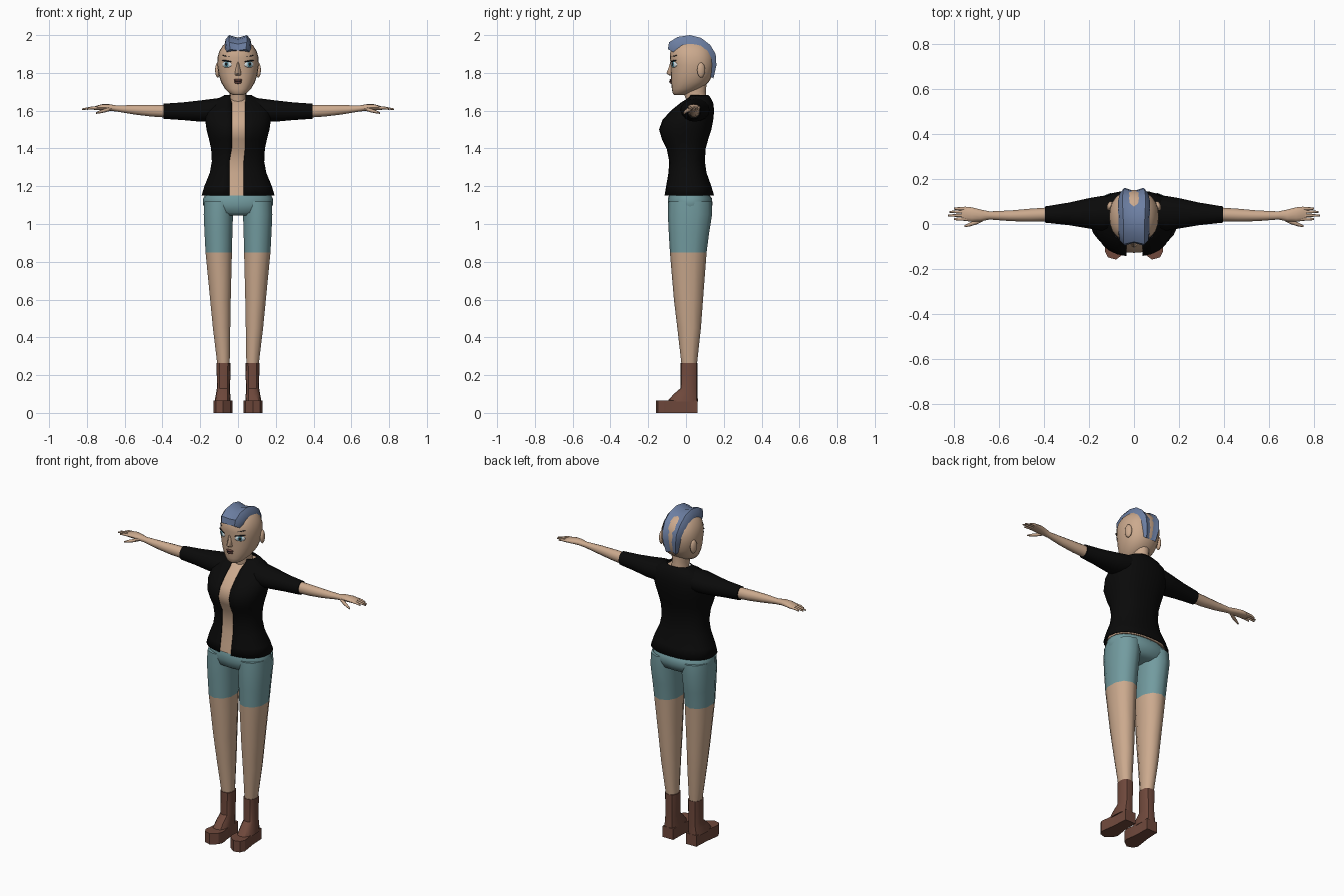
import bpy, bmesh
from math import sin, cos, pi, radians, copysign
from mathutils import Matrix, Vector

cube = bpy.data.objects.get("Cube")
if cube:
    bpy.data.objects.remove(cube, do_unlink=True)


def material(name, r, g, b):
    m = bpy.data.materials.new(name)
    m.use_nodes = True
    m.diffuse_color = (r, g, b, 1)
    bsdf = next(n for n in m.node_tree.nodes if n.type == 'BSDF_PRINCIPLED')
    bsdf.inputs["Base Color"].default_value = (r, g, b, 1)
    return m


SKIN = material("skin tan", .60, .40, .27)
BLACK = material("jacket black", .003, .003, .003)
TEAL = material("shorts teal", .17, .33, .35)
BROWN = material("boot brown", .16, .066, .045)
HAIR = material("hair blue", .15, .21, .36)
WHITE = material("eye white", .68, .75, .78)
IRIS = material("iris blue", .10, .32, .40)
DARK = material("lash black", .01, .01, .012)
LIP = material("lip brown", .13, .055, .045)


def finish(name, mat, bm, mirror=False, angle=50, thick=0):
    """Turn a bmesh into a shaded object, optionally mirrored or thickened."""
    bmesh.ops.recalc_face_normals(bm, faces=bm.faces)
    me = bpy.data.meshes.new(name)
    bm.to_mesh(me)
    bm.free()
    me.materials.append(mat)
    ob = bpy.data.objects.new(name, me)
    bpy.context.scene.collection.objects.link(ob)
    if thick:
        ob.modifiers.new("Thickness", 'SOLIDIFY').thickness = thick
    if mirror:
        ob.modifiers.new("Mirror", 'MIRROR')
    bpy.ops.object.select_all(action='DESELECT')
    ob.select_set(True)
    bpy.context.view_layer.objects.active = ob
    bpy.ops.object.shade_smooth_by_angle(angle=radians(angle))
    return ob


def skin_rows(name, mat, rows, closed=True, **kw):
    """Bridge rows of points; closed rows get end caps."""
    bm = bmesh.new()
    vs = [[bm.verts.new(p) for p in row] for row in rows]
    n = len(vs[0])
    for a, b in zip(vs, vs[1:]):
        for i in range(n if closed else n - 1):
            j = (i + 1) % n
            bm.faces.new((a[i], a[j], b[j], b[i]))
    if closed:
        bm.faces.new(vs[0])
        bm.faces.new(vs[-1])
    return finish(name, mat, bm, **kw)


def power(v, e):
    return copysign(abs(v) ** e, v)


def ring(pos, c, r, y0, y1, n, e=1, axis='z', gap=None):
    """Oval cross-section; gap = (left, right) opening at the front."""
    a, span, steps = 0, 2 * pi, n
    if gap:
        a = (gap[0] / r) ** (1 / e)
        span, steps = 2 * pi - a - (gap[1] / r) ** (1 / e), n - 1
    pts = []
    for i in range(n):
        t = a + span * i / steps
        u = c + r * power(sin(t), e)
        y = (y0 + y1) / 2 - (y1 - y0) / 2 * power(cos(t), e)
        pts.append((u, y, pos) if axis == 'z' else (pos, y, u))
    return pts


def loft(name, mat, rings, n=16, e=1, axis='z', **kw):
    return skin_rows(name, mat, [ring(*r, n, e, axis) for r in rings], **kw)


def ellipsoid(name, mat, loc, size, turn=0, mirror=False, tilt=0):
    bm = bmesh.new()
    m = (Matrix.Translation(loc) @ Matrix.Rotation(radians(turn), 4, 'Z')
         @ Matrix.Rotation(radians(tilt), 4, 'Y') @ Matrix.Diagonal((*size, 1)))
    bmesh.ops.create_uvsphere(bm, u_segments=16, v_segments=10, radius=1, matrix=m)
    return finish(name, mat, bm, mirror)


# Torso and open jacket: z, centre, half width, front, back
torso = [(1.15, 0, .19, -.11, .145), (1.2, 0, .175, -.102, .13),
         (1.27, 0, .146, -.09, .105), (1.33, 0, .135, -.086, .096),
         (1.4, 0, .139, -.1, .1), (1.45, 0, .15, -.125, .114),
         (1.5, 0, .163, -.14, .13), (1.55, 0, .17, -.122, .14),
         (1.6, 0, .165, -.075, .145), (1.64, 0, .14, -.025, .14),
         (1.665, 0, .095, .012, .128), (1.68, 0, .068, .022, .115)]
loft("torso", SKIN, [(z, c, r - .012, a + .012, b - .012)
                     for z, c, r, a, b in torso[:-1]], 24, .85)
jacket = []
for r in torso:
    z = r[0]
    left, right = (.042, .042) if z > 1.65 else (.037, .033) if z > 1.39 else (.03, .046)
    jacket.append(ring(*r, 25, .85, gap=(left, right)))
skin_rows("jacket", BLACK, jacket, closed=False, thick=-.004)

# Sleeves and arms run along x: x, centre height, half height, front, back
loft("sleeves", BLACK, [(.07, 1.61, .06, -.01, .125), (.14, 1.602, .06, -.03, .125),
                        (.2, 1.598, .056, -.02, .115), (.29, 1.597, .047, -.005, .095),
                        (.395, 1.597, .04, .006, .078)], axis='x', mirror=True)
loft("arms", SKIN, [(.37, 1.597, .034, .012, .074), (.46, 1.6, .031, .01, .068),
                    (.55, 1.605, .025, .013, .06), (.64, 1.611, .016, .02, .056),
                    (.68, 1.617, .017, .012, .064), (.72, 1.618, .016, .01, .074),
                    (.75, 1.615, .011, .014, .077), (.765, 1.613, .008, .016, .075)],
     12, axis='x', mirror=True)
for label, y, tip in (("index", .022, .80), ("middle", .038, .825),
                      ("ring", .054, .82), ("little", .068, .80)):
    loft(label + "_fingers", SKIN, [(.74, 1.616, .008, y - .008, y + .008),
                                    (.78, 1.614, .007, y - .007, y + .007),
                                    (tip, 1.608, .004, y - .004, y + .004)],
         8, axis='x', mirror=True)
loft("thumbs", SKIN, [(.67, 1.612, .011, .012, .04), (.7, 1.602, .01, -.002, .02),
                      (.73, 1.594, .008, -.011, .006), (.752, 1.587, .004, -.014, -.005)],
     8, axis='x', mirror=True)

# Shorts and legs
loft("shorts_seat", TEAL, [(1.045, 0, .1, -.06, .09), (1.06, 0, .165, -.085, .125),
                           (1.1, 0, .184, -.095, .14), (1.135, 0, .184, -.096, .138),
                           (1.165, 0, .168, -.085, .115)], 20, .9)
leg = [(1.12, .1, .083, -.094, .137), (1.05, .104, .081, -.096, .138),
       (.95, .1035, .077, -.091, .122), (.85, .102, .073, -.085, .109),
       (.6, .093, .057, -.064, .09), (.45, .087, .048, -.046, .079),
       (.24, .076, .033, -.022, .056)]
loft("shorts_legs", TEAL, leg[:4], 10, .9, mirror=True)
loft("legs", SKIN, leg[3:], 10, .9, mirror=True)

# Boots: shaft with sloping instep on a splayed sole
loft("boot_shafts", BROWN, [(.265, .076, .037, -.028, .06), (.13, .077, .035, -.03, .06),
                            (.1, .079, .038, -.065, .061), (.06, .081, .043, -.1, .063)],
     12, .75, mirror=True, angle=35)
sole = [(.042, .062), (.112, .062), (.117, -.03), (.13, -.12), (.116, -.148),
        (.08, -.158), (.04, -.128), (.03, -.1), (.041, -.03)]
skin_rows("boot_soles", BROWN, [[(x, y, z) for x, y in sole] for z in (0, .066)],
          mirror=True, angle=30)

# Neck and head
loft("neck", SKIN, [(1.6, 0, .058, .0, .118), (1.66, 0, .046, .0, .11),
                    (1.7, 0, .044, -.015, .105), (1.76, 0, .05, -.02, .11)])
loft("head", SKIN, [(1.683, 0, .026, -.062, -.01), (1.692, 0, .045, -.07, .02),
                    (1.715, 0, .068, -.075, .075), (1.75, 0, .089, -.078, .12),
                    (1.79, 0, .102, -.08, .141), (1.84, 0, .11, -.081, .151),
                    (1.88, 0, .109, -.085, .151), (1.915, 0, .099, -.083, .142),
                    (1.945, 0, .08, -.066, .122), (1.965, 0, .055, -.04, .095),
                    (1.975, 0, .03, -.01, .06)], 24, .9)
ellipsoid("ears", SKIN, (.107, .08, 1.815), (.013, .022, .04), 18, True)
loft("nose", SKIN, [(1.787, 0, .017, -.088, -.05), (1.797, 0, .018, -.104, -.05),
                    (1.83, 0, .011, -.091, -.05), (1.865, 0, .008, -.081, -.05)], 10)
ellipsoid("upper_lip", LIP, (0, -.077, 1.762), (.023, .01, .007))
ellipsoid("lower_lip", LIP, (0, -.077, 1.75), (.019, .011, .008))
ellipsoid("mouth_line", DARK, (0, -.08, 1.756), (.018, .009, .002))

# Eyes, stacked outward along the facing direction of the cheek
facing = Vector((sin(radians(30)), -cos(radians(30)), 0))
for name, mat, out, up, size, tilt in (
        ("eyes", WHITE, -.003, 0, (.029, .009, .018), 0),
        ("irises", IRIS, .002, 0, (.015, .006, .015), 0),
        ("pupils", DARK, .0045, .001, (.009, .005, .01), 0),
        ("eyelashes", DARK, .001, .018, (.031, .008, .004), -8),
        ("eyebrows", DARK, -.002, .043, (.03, .006, .003), -10)):
    spot = Vector((.059, -.065, 1.845 + up)) + facing * out
    ellipsoid(name, mat, spot, size, 30, True, tilt)

# Hair: ridged band swept over the skull: y, z, half width
band = [(-.096, 1.925, .062), (-.09, 1.962, .068), (-.045, 1.99, .07), (.02, 2, .07),
        (.08, 1.985, .074), (.128, 1.948, .074), (.157, 1.9, .068),
        (.161, 1.84, .062), (.145, 1.77, .046)]
section = [(-1, .055), (-.93, .022), (-.68, 0), (0, .014), (.68, 0), (.93, .022), (1, .055)]
centre = Vector((0, .03, 1.86))
rows = []
for y, z, w in band:
    outer = Vector((0, y, z))
    inward = (centre - outer).normalized()
    rows.append([outer + inward * d + Vector((k * w, 0, 0)) for k, d in section])
skin_rows("hair", HAIR, rows, angle=40)
